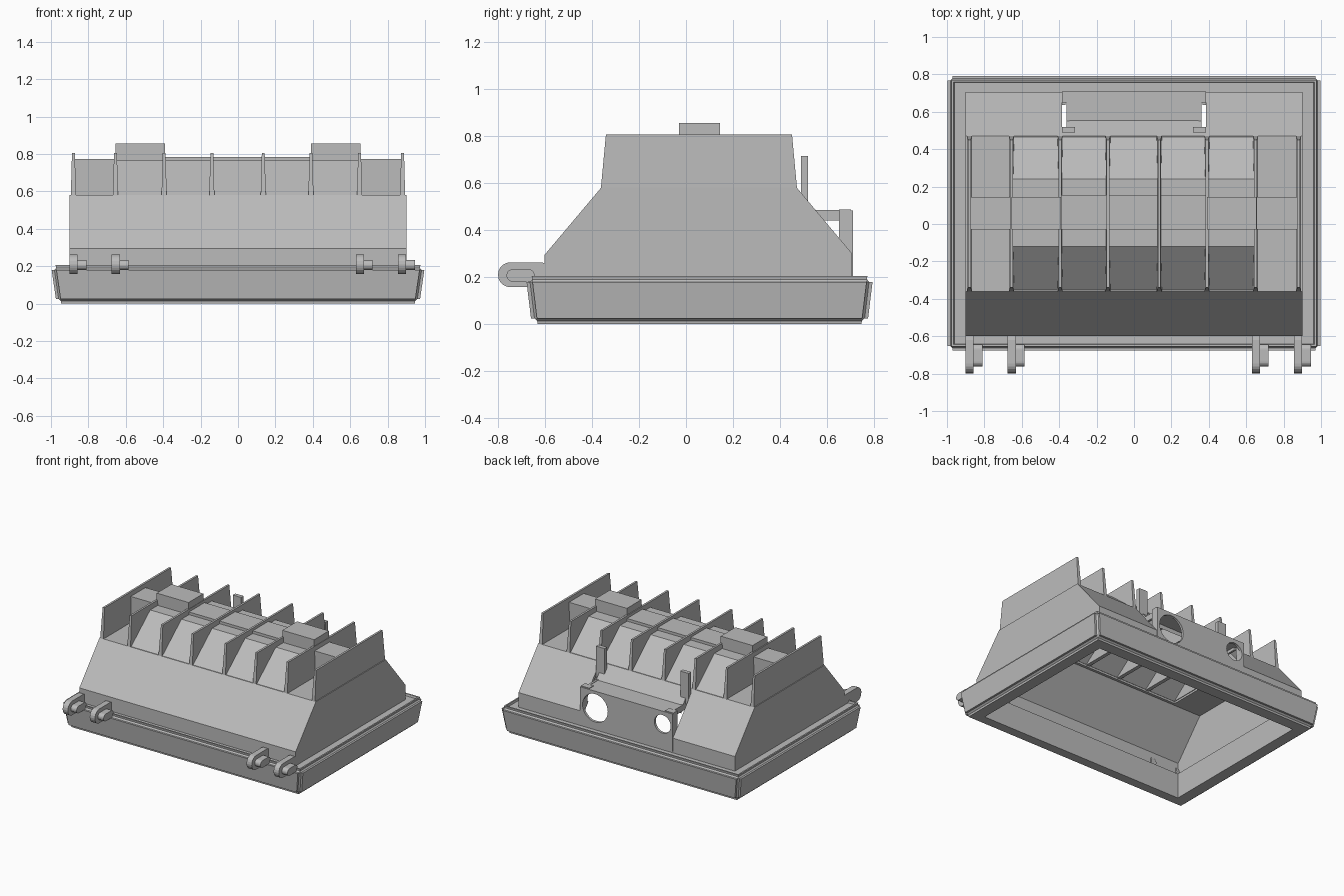
import bpy, bmesh, math
from mathutils import Vector

if "Cube" in bpy.data.objects:
    bpy.data.objects.remove(bpy.data.objects["Cube"])

GREY = bpy.data.materials.new("housing grey")
GREY.use_nodes = True
COLOUR = (0.5, 0.5, 0.5, 1)
GREY.diffuse_color = COLOUR
GREY.node_tree.nodes["Principled BSDF"].inputs["Base Color"].default_value = COLOUR


def finish(bm, name):
    bmesh.ops.recalc_face_normals(bm, faces=bm.faces)
    mesh = bpy.data.meshes.new(name)
    bm.to_mesh(mesh)
    bm.free()
    mesh.materials.append(GREY)
    ob = bpy.data.objects.new(name, mesh)
    bpy.context.collection.objects.link(ob)
    return ob


def prism(name, profile, x0, x1):
    """Side profile of (y, z) points extruded from x0 to x1."""
    bm = bmesh.new()
    face = bm.faces.new([bm.verts.new((x0, y, z)) for y, z in profile])
    new = bmesh.ops.extrude_face_region(bm, geom=[face])["geom"]
    bmesh.ops.translate(bm, vec=(x1 - x0, 0, 0),
                        verts=[v for v in new if isinstance(v, bmesh.types.BMVert)])
    return finish(bm, name)


def box(name, x0, x1, y0, y1, z0, z1):
    return prism(name, [(y0, z0), (y1, z0), (y1, z1), (y0, z1)], x0, x1)


def capsule(ya, yb, z, r, steps=10):
    """Rounded slot outline between two centres."""
    pts = []
    for cy, start in ((ya, math.pi / 2), (yb, -math.pi / 2)):
        for i in range(steps + 1):
            a = start + math.pi * i / steps
            pts.append((cy + r * math.cos(a), z + r * math.sin(a)))
    return pts


def cut(ob, *cutters):
    for c in cutters:
        c.hide_render = True
        mod = ob.modifiers.new("cut", "BOOLEAN")
        mod.operation, mod.solver, mod.object = "DIFFERENCE", "EXACT", c
        bpy.context.view_layer.objects.active = ob
        bpy.ops.object.modifier_apply(modifier=mod.name)
        bpy.data.objects.remove(c)


# Base rim: flared tray with rounded edges, sunken top and open middle
bm = bmesh.new()
rings = []
for x, y0, y1, z in ((0.97, -0.655, 0.77, 0), (1.0, -0.68, 0.795, 0.205)):
    rings.append([bm.verts.new(p) for p in ((-x, y0, z), (x, y0, z), (x, y1, z), (-x, y1, z))])
bm.faces.new(rings[0])
top = bm.faces.new(rings[1])
for i in range(4):
    j = (i + 1) % 4
    bm.faces.new((rings[0][i], rings[0][j], rings[1][j], rings[1][i]))
bmesh.ops.recalc_face_normals(bm, faces=bm.faces)
bmesh.ops.bevel(bm, geom=list(bm.edges), offset=0.025, segments=3, affect="EDGES")
top = max(bm.faces, key=lambda f: f.calc_center_median().z * 10 + f.calc_area())
bmesh.ops.inset_region(bm, faces=[top], thickness=0.015)
bmesh.ops.inset_region(bm, faces=[top], thickness=0.005, depth=-0.015)
rim = finish(bm, "base_rim")
cut(rim, box("rim_opening", -0.86, 0.86, -0.56, 0.66, -0.1, 0.4))

# Main body shell with sloping front and back
body = prism("body_shell", [(-0.6, 0.15), (-0.6, 0.295), (-0.36, 0.58), (0.47, 0.58),
                            (0.705, 0.3), (0.705, 0.15)], -0.9, 0.9)
cut(body,
    prism("body_cavity", [(-0.58, 0.1), (-0.58, 0.288), (-0.35, 0.56), (0.46, 0.56),
                          (0.685, 0.292), (0.685, 0.1)], -0.88, 0.88),
    box("hood_opening", -0.64, 0.64, -0.33, 0.44, 0.5, 0.65),
    box("socket_opening", -0.365, 0.365, 0.57, 0.75, 0.25, 0.46))

# Raised vent hood between the inner fins
hood = prism("vent_hood", [(-0.36, 0.575), (-0.12, 0.765), (0.24, 0.765), (0.47, 0.575)],
             -0.65, 0.65)
cut(hood, prism("hood_cavity", [(-0.335, 0.57), (-0.115, 0.745), (0.235, 0.745), (0.445, 0.57)],
                -0.635, 0.635))

# Cooling fins, thinner towards the top
for n, x in enumerate((-0.88, -0.655, -0.395, -0.14, 0.135, 0.39, 0.65, 0.88)):
    fin = prism(f"fin_{n + 1}", [(-0.362, 0.57), (0.472, 0.57), (0.45, 0.805), (-0.34, 0.805)],
                x - 0.014, x + 0.014)
    for v in fin.data.vertices:
        if v.co.z > 0.7:
            v.co.x = x + (v.co.x - x) * 0.55

# Cross bar and stepped blocks over the fins
box("centre_bar", -0.39, 0.39, -0.03, 0.155, 0.75, 0.785)
for side, s in (("right", -1), ("left", 1)):
    box(f"{side}_end_box", *sorted((s * 0.65, s * 0.88)), -0.03, 0.145, 0.575, 0.772)
    box(f"{side}_top_block", *sorted((s * 0.39, s * 0.655)), -0.03, 0.145, 0.75, 0.855)

# Rear socket box with two round holes
socket = prism("rear_socket_box", [(0.55, 0.482), (0.708, 0.482), (0.708, 0.2), (0.69, 0.2),
                                   (0.69, 0.31)], -0.385, 0.385)
cut(socket, prism("socket_cavity", [(0.5, 0.462), (0.69, 0.462), (0.69, 0.21), (0.5, 0.21)],
                  -0.365, 0.365))
for x, z, r in ((0.26, 0.355, 0.105), (-0.3, 0.385, 0.068)):
    bpy.ops.mesh.primitive_cylinder_add(vertices=40, radius=r, depth=0.2, location=(x, 0.71, z),
                                        rotation=(math.pi / 2, 0, 0))
    drill = bpy.context.object
    drill.name = "round_hole"
    cut(socket, drill)

# Side slots through the socket box and body, with an upright clip at each
for side, s in (("right", -1), ("left", 1)):
    for part in (body, socket):
        cut(part, box("side_slot", *sorted((s * 0.36, s * 0.386)), 0.515, 0.65, 0.35, 0.6))
    box(f"{side}_clip", *sorted((s * 0.315, s * 0.385)), 0.488, 0.518, 0.48, 0.715)
    box(f"{side}_clip_web", *sorted((s * 0.345, s * 0.36)), 0.5, 0.65, 0.44, 0.485)
    box(f"{side}_clip_tab", *sorted((s * 0.315, s * 0.385)), 0.65, 0.7, 0.465, 0.487)

# Front hinges: slotted lug with a short pin on its left side
for n, x in enumerate((-0.9, -0.675, 0.63, 0.855)):
    lug = prism(f"hinge_lug_{n + 1}", capsule(-0.745, -0.62, 0.21, 0.053), x, x + 0.043)
    prism(f"hinge_pin_{n + 1}", capsule(-0.735, -0.67, 0.207, 0.027), x + 0.002, x + 0.09)
